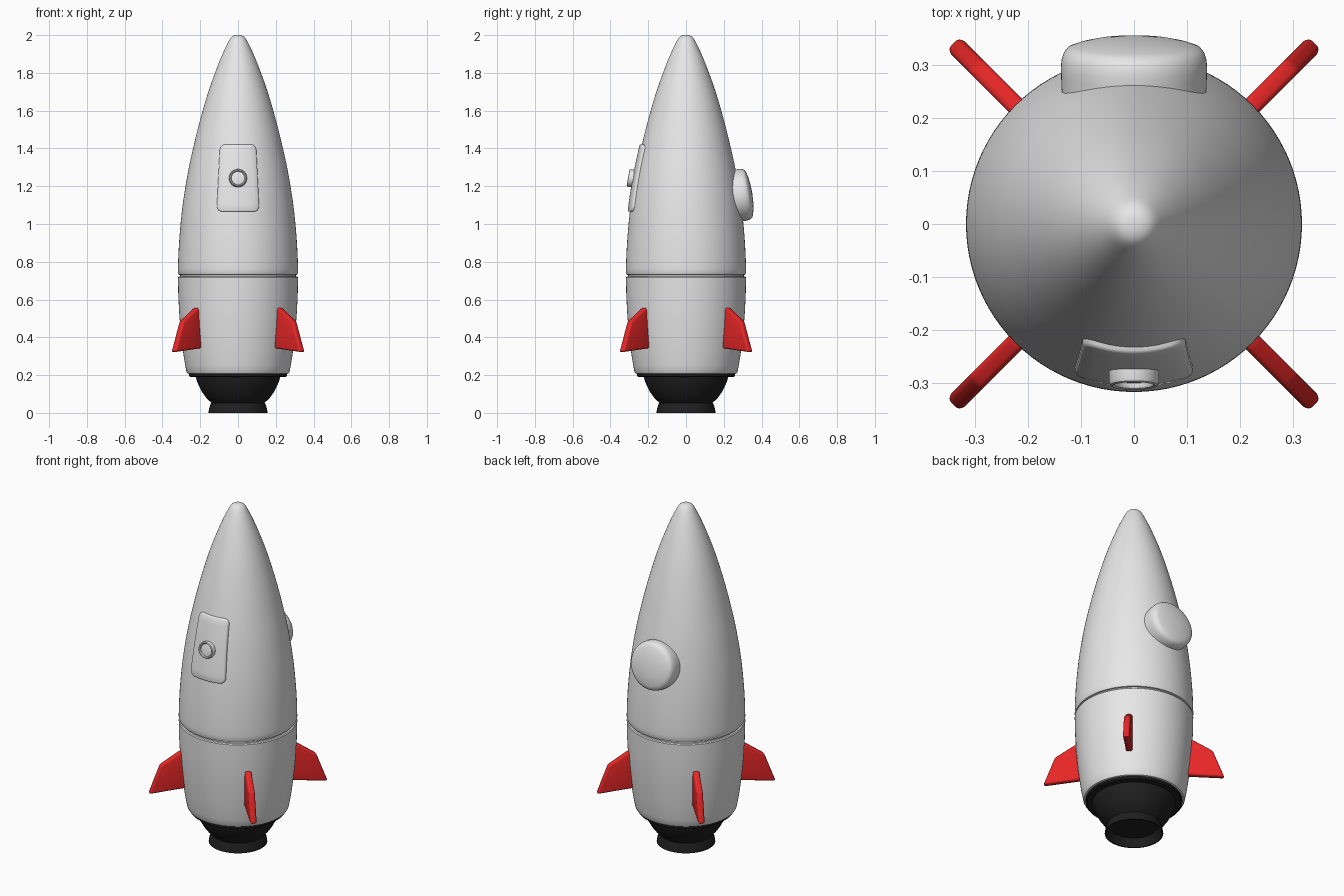
import bpy, bmesh, math
from mathutils import Matrix, Vector

if "Cube" in bpy.data.objects:
    bpy.data.objects.remove(bpy.data.objects["Cube"])


def material(name, rgb):
    m = bpy.data.materials.new(name)
    m.diffuse_color = (*rgb, 1)
    m.use_nodes = True
    m.node_tree.nodes["Principled BSDF"].inputs["Base Color"].default_value = m.diffuse_color
    return m


GREY = material("hull grey", (0.8, 0.8, 0.8))
RED = material("fin red", (0.8, 0.02, 0.02))
BLACK = material("nozzle black", (0.014, 0.014, 0.014))


def finish(name, bm, mat, angle=35):
    bmesh.ops.recalc_face_normals(bm, faces=bm.faces)
    me = bpy.data.meshes.new(name)
    bm.to_mesh(me)
    bm.free()
    me.materials.append(mat)
    ob = bpy.data.objects.new(name, me)
    bpy.context.collection.objects.link(ob)
    bpy.ops.object.select_all(action='DESELECT')
    ob.select_set(True)
    bpy.context.view_layer.objects.active = ob
    bpy.ops.object.shade_smooth_by_angle(angle=math.radians(angle))
    return ob


def lathe(name, profile, mat, segs=96, matrix=None, angle=35):
    """Revolve (radius, height) points round z; radius 0 becomes a pole."""
    bm = bmesh.new()
    rings = []
    for r, z in profile:
        if r == 0:
            rings.append([bm.verts.new((0, 0, z))] * segs)
        else:
            rings.append([bm.verts.new((r * math.cos(2 * math.pi * i / segs),
                                        r * math.sin(2 * math.pi * i / segs), z))
                          for i in range(segs)])
    for a, b in zip(rings, rings[1:]):
        for i in range(segs):
            j = (i + 1) % segs
            quad = list(dict.fromkeys((a[i], a[j], b[j], b[i])))
            if len(quad) > 2:
                bm.faces.new(quad)
    if matrix:
        bm.transform(matrix)
    return finish(name, bm, mat, angle)


# Hull profile, sampled with a smooth curve
NOSE = [(0.318, 0.74), (0.317, 0.8), (0.312, 0.9), (0.304, 1.0), (0.293, 1.1), (0.278, 1.2),
        (0.260, 1.3), (0.238, 1.4), (0.214, 1.5), (0.187, 1.6), (0.157, 1.7), (0.122, 1.8),
        (0.082, 1.9), (0.051, 1.965)]


def hull_radius(z):
    for i in range(len(NOSE) - 1):
        (r0, z0), (r1, z1) = NOSE[i], NOSE[i + 1]
        if z <= z1:
            def slope(k):
                a, b = NOSE[max(k - 1, 0)], NOSE[min(k + 1, len(NOSE) - 1)]
                return (b[0] - a[0]) / (b[1] - a[1])
            h = z1 - z0
            t = (z - z0) / h
            return ((2*t**3 - 3*t**2 + 1) * r0 + (t**3 - 2*t**2 + t) * h * slope(i)
                    + (-2*t**3 + 3*t**2) * r1 + (t**3 - t**2) * h * slope(i + 1))
    return NOSE[-1][0]


# Upper hull with rounded tip
upper = [(0, 0.722), (0.306, 0.722), (0.306, 0.730), (0.314, 0.732)]
upper += [(hull_radius(0.74 + 1.225 * i / 48), 0.74 + 1.225 * i / 48) for i in range(49)]
upper += [(0.043, 1.979), (0.035, 1.989), (0.025, 1.996), (0.012, 1.9995), (0, 2.0)]
lathe("upper_hull", upper, GREY)

# Lower hull
lower = [(0, 0.21), (0.262, 0.207), (0.268, 0.209), (0.273, 0.217), (0.279, 0.25), (0.286, 0.29),
         (0.293, 0.34), (0.300, 0.40), (0.307, 0.47), (0.312, 0.54), (0.316, 0.62),
         (0.318, 0.716), (0.314, 0.721), (0.306, 0.723), (0, 0.723)]
lathe("lower_hull", lower, GREY)

# Engine plate, bell and open flare
lathe("engine_plate", [(0, 0.19), (0.252, 0.19), (0.259, 0.195), (0.259, 0.206), (0.255, 0.211),
                       (0, 0.211)], BLACK)
lathe("engine_bell", [(0, 0.195), (0.224, 0.195), (0.218, 0.17), (0.206, 0.14), (0.190, 0.11),
                      (0.170, 0.082), (0.150, 0.062), (0.136, 0.05), (0, 0.05)], BLACK)
lathe("engine_flare", [(0, 0.045), (0.128, 0.045), (0.150, 0.0), (0.157, 0.0), (0.153, 0.025),
                       (0.143, 0.052), (0.130, 0.058), (0, 0.058)], BLACK)

# Four fins on the diagonals
FIN = [(0.26, 0.345), (0.487, 0.321), (0.425, 0.485), (0.318, 0.557), (0.26, 0.557)]
for k in range(4):
    bm = bmesh.new()
    sides = [[bm.verts.new((r, y, z)) for r, z in FIN] for y in (-0.018, 0.018)]
    bm.faces.new(sides[0])
    bm.faces.new(sides[1])
    for i in range(5):
        j = (i + 1) % 5
        bm.faces.new((sides[0][i], sides[0][j], sides[1][j], sides[1][i]))
    bmesh.ops.recalc_face_normals(bm, faces=bm.faces)
    bmesh.ops.bevel(bm, geom=bm.edges[:], offset=0.012, segments=4, profile=0.5, affect='EDGES')
    bm.transform(Matrix.Rotation(math.radians(45 + 90 * k), 4, 'Z'))
    finish("fin_%d" % (k + 1), bm, RED)

# Front hatch: rounded tapering plate that follows the hull
ZC, HALF_H, CORNER = 1.243, 0.178, 0.03


def hatch_ring(bm, inset, off):
    ring = []
    hh, c = HALF_H - inset, CORNER - inset * 0.6
    pts = []
    for sx, sz, start in ((1, 1, 0), (-1, 1, 90), (-1, -1, 180), (1, -1, 270)):
        w = (0.097 if sz > 0 else 0.112) - inset
        for s in range(7):
            a = math.radians(start + 15 * s)
            pts.append((sx * (w - c) + c * math.cos(a), sz * (hh - c) + c * math.sin(a)))
    # subdivide straight edges so that they curve with the hull
    for (x0, z0), (x1, z1) in zip(pts, pts[1:] + pts[:1]):
        n = 10 if math.hypot(x1 - x0, z1 - z0) > 0.05 else 1
        for s in range(n):
            x, z = x0 + (x1 - x0) * s / n, ZC + z0 + (z1 - z0) * s / n
            ring.append((x, z, off))
    return ring


def hatch_vert(bm, x, z, off):
    return bm.verts.new((x, -math.sqrt((hull_radius(z) + off) ** 2 - x * x), z))


bm = bmesh.new()
outer = [hatch_ring(bm, i, o) for i, o in ((0, -0.012), (0, 0.006), (0.002, 0.010), (0.006, 0.012))]
last = outer[-1]
for f in (0.8, 0.6, 0.4, 0.2):
    outer.append([(x * f, ZC + (z - ZC) * f, o) for x, z, o in last])
rings = [[hatch_vert(bm, *p) for p in ring] for ring in outer]
for a, b in zip(rings, rings[1:]):
    for i in range(len(a)):
        j = (i + 1) % len(a)
        bm.faces.new((a[i], a[j], b[j], b[i]))
bm.faces.new(rings[-1])
finish("front_hatch", bm, GREY, 50)


def facing(y, z, direction):
    """Matrix that points local z along the given direction."""
    return Matrix.Translation((0, y, z)) @ Vector(direction).to_track_quat('Z', 'Y').to_matrix().to_4x4()


# Small round porthole on the hatch
tilt = math.radians(10)
lathe("hatch_porthole", [(0.047, -0.02), (0.047, 0.018), (0.045, 0.022), (0.041, 0.024),
                         (0.037, 0.022), (0.035, 0.018), (0.035, 0.012), (0.02, 0.014), (0, 0.015)],
      GREY, 48, facing(-0.283, 1.241, (0, -math.cos(tilt), math.sin(tilt))))

# Large round pod on the back
tilt = math.radians(9)
lathe("back_pod", [(0, -0.03), (0.136, -0.03), (0.138, 0.03), (0.1385, 0.045), (0.137, 0.06),
                   (0.133, 0.072), (0.126, 0.081), (0.11, 0.087), (0.085, 0.093), (0.05, 0.098),
                   (0, 0.1)],
      GREY, 64, facing(0.252, 1.147, (0, math.cos(tilt), math.sin(tilt))))
